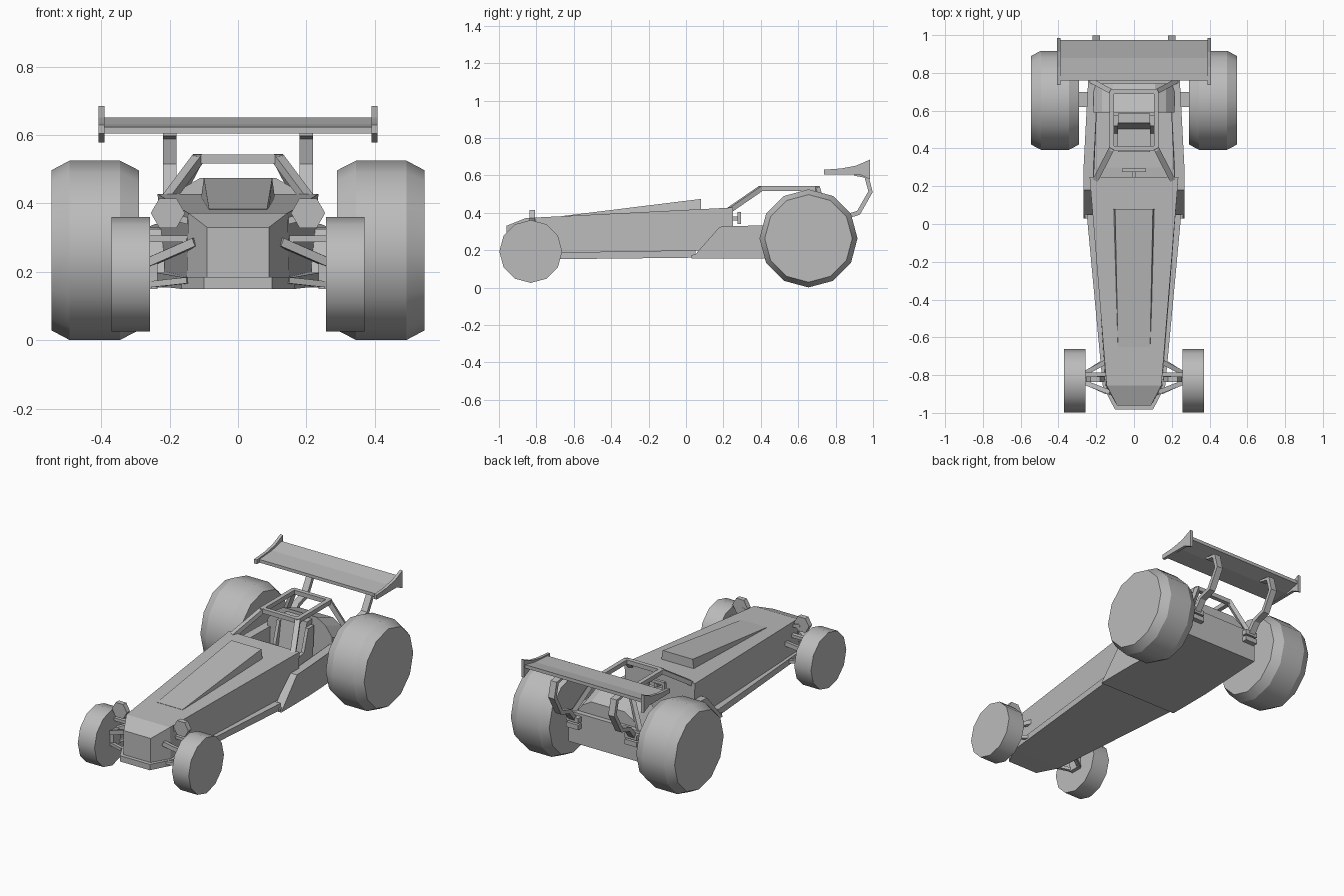
import bpy, bmesh, math
from mathutils import Vector

if "Cube" in bpy.data.objects:
    bpy.data.objects.remove(bpy.data.objects["Cube"])

grey = bpy.data.materials.new("plain_grey")
grey.use_nodes = True
grey.diffuse_color = (0.5, 0.5, 0.5, 1)
grey.node_tree.nodes["Principled BSDF"].inputs["Base Color"].default_value = (0.5, 0.5, 0.5, 1)

SIDES = (("left", 1), ("right", -1))


def finish(name, bm):
    bmesh.ops.recalc_face_normals(bm, faces=bm.faces)
    mesh = bpy.data.meshes.new(name)
    bm.to_mesh(mesh)
    bm.free()
    mesh.materials.append(grey)
    obj = bpy.data.objects.new(name, mesh)
    bpy.context.collection.objects.link(obj)
    return obj


def skin(bm, rings):
    """Join rings of equal length and cap both ends."""
    rows = [[bm.verts.new(p) for p in ring] for ring in rings]
    n = len(rows[0])
    for a, b in zip(rows, rows[1:]):
        for i in range(n):
            bm.faces.new((a[i], a[(i + 1) % n], b[(i + 1) % n], b[i]))
    bm.faces.new(rows[0])
    bm.faces.new(rows[-1])


def loft(name, rings):
    bm = bmesh.new()
    skin(bm, rings)
    return finish(name, bm)


def hull(name, sections):
    """Symmetric body from sections (y, half width below, half width above, z low, z high)."""
    return loft(name, [[(-b, y, lo), (b, y, lo), (t, y, hi), (-t, y, hi)]
                       for y, b, t, lo, hi in sections])


def box(name, x, y, z):
    return loft(name, [[(x[0], v, z[0]), (x[1], v, z[0]), (x[1], v, z[1]), (x[0], v, z[1])] for v in y])


def slab(name, profile, x0, x1):
    """Side profile of (y, z) points pushed along x."""
    return loft(name, [[(x, y, z) for y, z in profile] for x in (x0, x1)])


def tube(name, points, w=0.026, h=0.026, closed=False):
    """Square bars running through the points, joined end to end."""
    bm = bmesh.new()
    pts = [Vector(p) for p in points]
    if closed:
        pts.append(pts[0])
    for p, q in zip(pts, pts[1:]):
        d = (q - p).normalized()
        side = d.cross(Vector((0, 0, 1)))
        side = side.normalized() if side.length > 0.01 else Vector((1, 0, 0))
        up = side.cross(d)
        p, q = p - d * w * 0.2, q + d * w * 0.2
        skin(bm, [[c + side * w / 2 * i + up * h / 2 * j
                   for i, j in ((-1, -1), (1, -1), (1, 1), (-1, 1))] for c in (p, q)])
    return finish(name, bm)


def wheel(name, s, y, z, profile):
    """Twelve-sided tyre from (x, radius) points, smooth around, crisp across."""
    bm = bmesh.new()
    angles = [math.tau * i / 12 for i in range(12)]
    skin(bm, [[(s * x, y + r * math.cos(a), z + r * math.sin(a)) for a in angles] for x, r in profile])
    for f in bm.faces:
        f.smooth = len(f.verts) == 4
    for e in bm.edges:
        e.smooth = abs(e.verts[0].co.x - e.verts[1].co.x) > 0.001
    return finish(name, bm)


# Body: nose, hood and scoop
hull("front_body", [(-0.96, 0.09, 0.09, 0.185, 0.33), (-0.855, 0.15, 0.145, 0.185, 0.372),
                    (0.25, 0.225, 0.235, 0.2, 0.428)])
hull("front_floor", [(-0.983, 0.1, 0.1, 0.15, 0.185), (-0.86, 0.165, 0.165, 0.15, 0.185),
                     (0.05, 0.25, 0.25, 0.16, 0.2)])
hull("hood_scoop", [(-0.65, 0.09, 0.085, 0.365, 0.384), (0.08, 0.11, 0.1, 0.4, 0.474)])

# Open rear tub
hull("rear_floor", [(0.03, 0.26, 0.26, 0.155, 0.175), (0.3, 0.262, 0.262, 0.155, 0.2),
                    (0.77, 0.24, 0.24, 0.155, 0.2)])
hull("rear_wall", [(0.74, 0.24, 0.24, 0.155, 0.34), (0.775, 0.24, 0.24, 0.155, 0.34)])
side_profile = [(0.03, 0.155), (0.18, 0.325), (0.3, 0.33), (0.775, 0.34), (0.775, 0.155), (0.3, 0.155)]
for label, s in SIDES:
    loft(label + "_side_wall", [[(s * (x - (0.025 if y > 0.5 else 0)), y, z) for y, z in side_profile]
                                for x in (0.215, 0.267)])

# Engine cover behind the seat
cover = [(-0.215, 0.2), (0.215, 0.2), (0.215, 0.38), (0.17, 0.44), (0.11, 0.475),
         (-0.11, 0.475), (-0.17, 0.44), (-0.215, 0.38)]
loft("engine_cover", [[(x, 0.59, z) for x, z in cover],
                      [(x, 0.745, z if z < 0.3 else z - 0.06) for x, z in cover]])

# Seat and steering wheel
box("seat_cushion", (-0.085, 0.085), (0.38, 0.54), (0.19, 0.26))
slab("seat_back", [(0.5, 0.24), (0.55, 0.24), (0.585, 0.46), (0.535, 0.46)], -0.085, 0.085)
for label, s in SIDES:
    slab(label + "_seat_bolster", [(0.4, 0.2), (0.56, 0.2), (0.575, 0.43), (0.52, 0.43), (0.48, 0.3), (0.4, 0.29)],
         s * 0.085, s * 0.105)
tube("steering_wheel", [(0.055, 0.285, 0.395), (-0.055, 0.285, 0.395),
                        (-0.055, 0.285, 0.35), (0.055, 0.285, 0.35)], 0.018, 0.018, True)
tube("steering_column", [(0, 0.24, 0.37), (0, 0.285, 0.37)], 0.02, 0.02)

# Roll cage
tube("cage_top", [(0.118, 0.4, 0.53), (-0.118, 0.4, 0.53), (-0.118, 0.7, 0.53), (0.118, 0.7, 0.53)], closed=True)
for label, s in SIDES:
    tube(label + "_cage_front_leg", [(s * 0.118, 0.4, 0.53), (s * 0.2, 0.24, 0.42)], 0.03)
    tube(label + "_cage_rear_leg", [(s * 0.118, 0.7, 0.53), (s * 0.22, 0.755, 0.335)])

# Rear wing
slab("wing", [(0.76, 0.605), (0.76, 0.624), (0.88, 0.632), (0.975, 0.652), (0.975, 0.632), (0.88, 0.61)],
     -0.395, 0.395)
for label, s in SIDES:
    slab(label + "_wing_end_plate", [(0.737, 0.604), (0.737, 0.63), (0.83, 0.637), (0.91, 0.652), (0.985, 0.685),
                                     (0.985, 0.578), (0.93, 0.604)], s * 0.39, s * 0.408)
    # Bent strut with a constant width
    outer = [(0.775, 0.27), (0.85, 0.365), (0.93, 0.39), (0.998, 0.51), (0.975, 0.602), (0.9, 0.612)]
    inner = [(0.9, 0.598), (0.955, 0.588), (0.975, 0.515), (0.915, 0.41), (0.835, 0.385), (0.775, 0.31)]
    slab(label + "_wing_strut", outer + inner, s * 0.18, s * 0.22)
    for z in (0.255, 0.295):
        box(label + "_strut_bracket", (s * 0.155, s * 0.235), (0.77, 0.805), (z, z + 0.03))

# Wheels, axles and front suspension
for label, s in SIDES:
    wheel(label + "_rear_wheel", s, 0.655, 0.263,
          [(0.29, 0.234), (0.345, 0.262), (0.493, 0.262), (0.546, 0.234)])
    wheel(label + "_front_wheel", s, -0.83, 0.193, [(0.258, 0.168), (0.37, 0.168)])
    box(label + "_rear_axle", (s * 0.22, s * 0.3), (0.62, 0.7), (0.225, 0.3))
    box(label + "_front_hub", (s * 0.235, s * 0.262), (-0.85, -0.78), (0.15, 0.24))
    for y_body, y_hub in ((-0.89, -0.84), (-0.72, -0.79)):
        tube(label + "_upper_arm", [(s * 0.13, y_body, 0.285), (s * 0.26, y_hub, 0.228)], 0.025, 0.025)
        tube(label + "_lower_arm", [(s * 0.15, y_body, 0.175), (s * 0.26, y_hub, 0.163)], 0.02, 0.018)
    tube(label + "_track_rod", [(s * 0.13, -0.8, 0.297), (s * 0.26, -0.8, 0.297)], 0.025, 0.018)

    # Six-sided lamp on a short stem
    loft(label + "_lamp", [[(s * 0.205 + 0.05 * math.cos(i * math.pi / 3), y,
                             0.372 + 0.05 * math.sin(i * math.pi / 3)) for i in range(6)]
                           for y in (-0.837, -0.807)])
    tube(label + "_lamp_stem", [(s * 0.13, -0.815, 0.345), (s * 0.19, -0.815, 0.36)], 0.02, 0.02)
